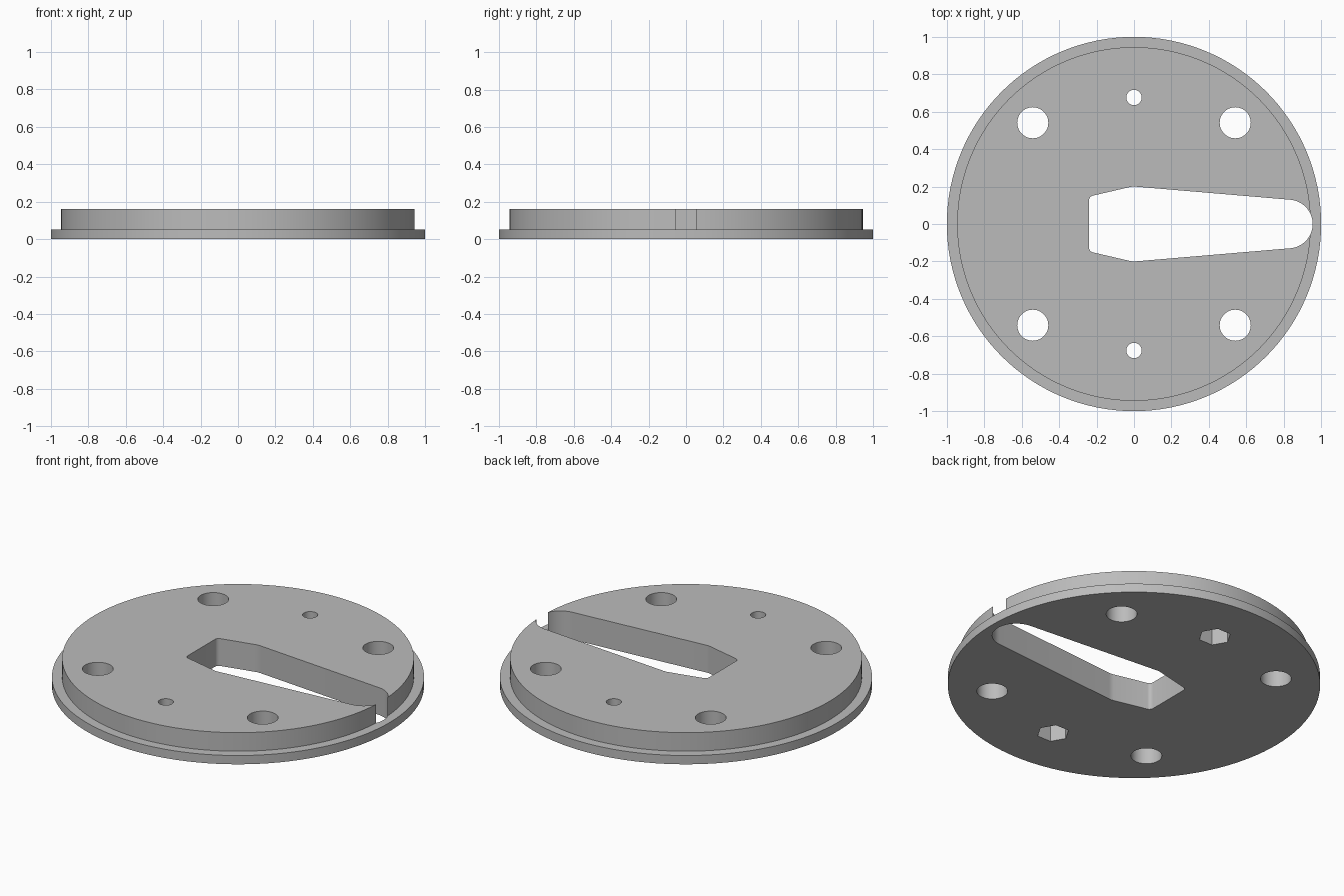
import bpy, bmesh
from math import sin, cos, pi, radians

cube = bpy.data.objects.get("Cube")
if cube:
    bpy.data.objects.remove(cube)

RIM_R, TOP_R = 1.0, 0.945
RIM_Z, TOP_Z = 0.052, 0.162

grey = bpy.data.materials.new("plain grey")
grey.use_nodes = True
grey.diffuse_color = (0.5, 0.5, 0.5, 1)
grey.node_tree.nodes["Principled BSDF"].inputs["Base Color"].default_value = (0.5, 0.5, 0.5, 1)


def make_object(name, bm):
    bmesh.ops.recalc_face_normals(bm, faces=bm.faces)
    mesh = bpy.data.meshes.new(name)
    bm.to_mesh(mesh)
    bm.free()
    mesh.materials.append(grey)
    obj = bpy.data.objects.new(name, mesh)
    bpy.context.collection.objects.link(obj)
    return obj


def arc(x, y, r, start, end, steps):
    """Points on an arc, angles in degrees."""
    angles = [radians(start + (end - start) * i / steps) for i in range(steps + 1)]
    return [(x + r * cos(a), y + r * sin(a)) for a in angles]


def prism(name, outline, z0, z1):
    bm = bmesh.new()
    base = bm.faces.new([bm.verts.new((x, y, z0)) for x, y in outline])
    side = bmesh.ops.extrude_face_region(bm, geom=[base])["geom"]
    bmesh.ops.translate(bm, vec=(0, 0, z1 - z0),
                        verts=[v for v in side if isinstance(v, bmesh.types.BMVert)])
    return make_object(name, bm)


def polygon(x, y, r, sides):
    return arc(x, y, r, 0, 360, sides)[:-1]


# Stepped disc, lathed from its half profile
bm = bmesh.new()
N = 128
rings = [[bm.verts.new((x, y, z)) for x, y in polygon(0, 0, r, N)]
         for r, z in ((RIM_R, 0), (RIM_R, RIM_Z), (TOP_R, RIM_Z), (TOP_R, TOP_Z))]
for low, high in zip(rings, rings[1:]):
    for i in range(N):
        j = (i + 1) % N
        bm.faces.new((low[i], low[j], high[j], high[i]))
bm.faces.new(rings[0])
bm.faces.new(rings[-1])
disc = make_object("stepped_disc", bm)

# Tapered slot: round tip, widest at the middle, blunt inner end
half = arc(0.825, 0, 0.13, 0, 85, 14)
half += arc(0, 0.1, 0.1, 85, 104, 4)
half += arc(-0.215, 0.127, 0.025, 104, 180, 5)
slot = half + [(x, -y) for x, y in reversed(half[1:])]
cutters = [prism("slot_cutter", slot, -0.1, 0.3)]

# Four large holes, two small holes with hexagonal nut pockets underneath
for sy in (1, -1):
    for sx in (1, -1):
        cutters.append(prism("large_hole_cutter", polygon(sx * 0.541, sy * 0.541, 0.083, 48), -0.1, 0.3))
    cutters.append(prism("small_hole_cutter", polygon(0, sy * 0.676, 0.041, 32), -0.1, 0.3))
    cutters.append(prism("nut_pocket_cutter", polygon(0, sy * 0.676, 0.088, 6), -0.1, 0.1))

bpy.ops.object.select_all(action="DESELECT")
bpy.context.view_layer.objects.active = disc
disc.select_set(True)
for cutter in cutters:
    cutter.hide_render = True
    cut = disc.modifiers.new("cut", "BOOLEAN")
    cut.operation = "DIFFERENCE"
    cut.solver = "EXACT"
    cut.object = cutter
    bpy.ops.object.modifier_apply(modifier=cut.name)
    bpy.data.objects.remove(cutter)

bpy.ops.object.shade_smooth_by_angle(angle=radians(30))
